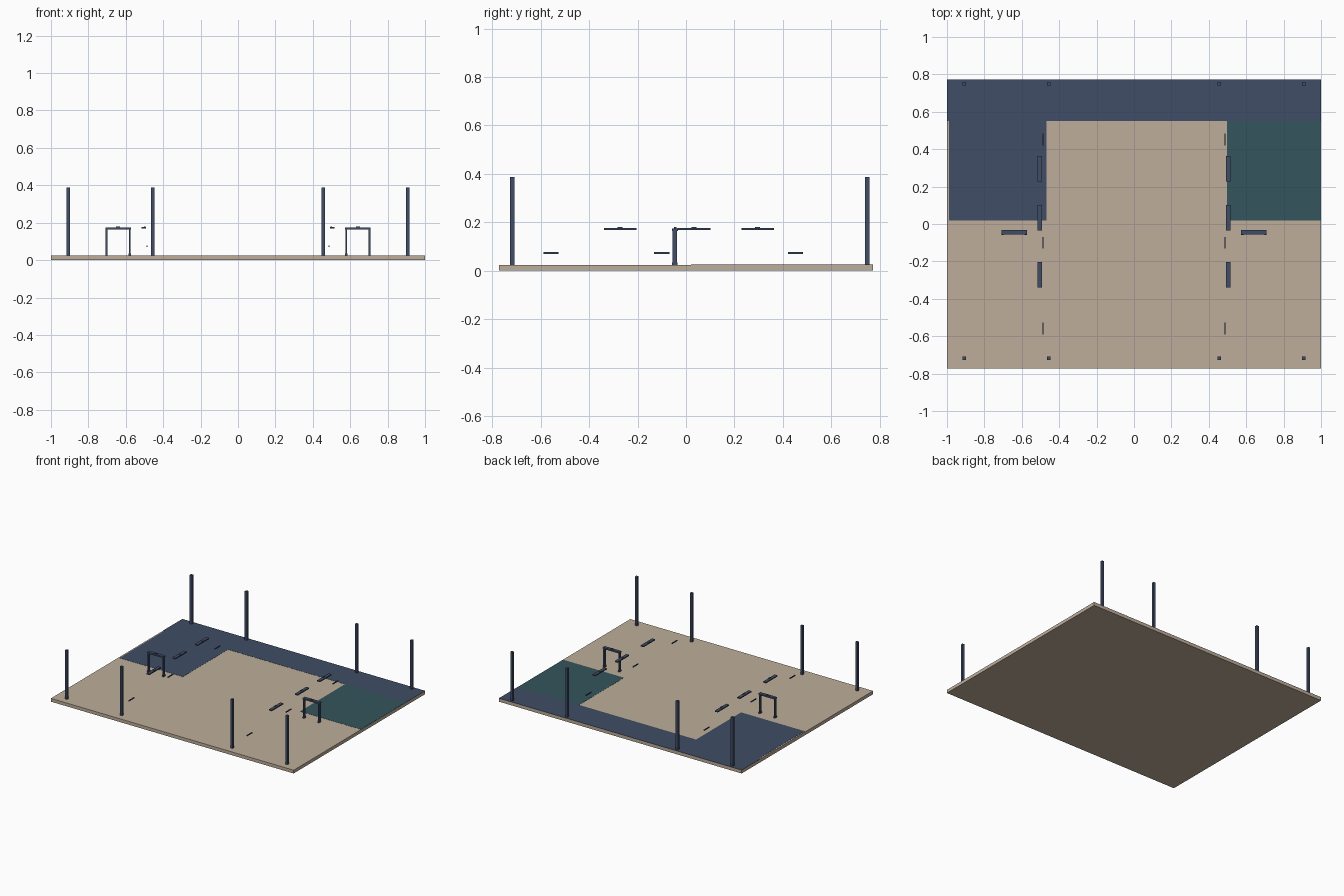
import bpy

if "Cube" in bpy.data.objects:
    bpy.data.objects.remove(bpy.data.objects["Cube"])

def mat(name, rgb):
    m = bpy.data.materials.new(name)
    m.diffuse_color = (*[(c / 255 / 12.92 if c < 10 else ((c / 255 + 0.055) / 1.055) ** 2.4) for c in rgb], 1)
    m.use_nodes = True
    m.node_tree.nodes["Principled BSDF"].inputs["Base Color"].default_value = m.diffuse_color
    return m

TAN = mat("sand", (190, 174, 154))
NAVY = mat("slate_navy", (64, 77, 102))
TEAL = mat("deep_teal", (52, 85, 93))

def box(name, x, y, z, material):
    """Box from (min, max) ranges."""
    bpy.ops.mesh.primitive_cube_add(size=1, location=[sum(r) / 2 for r in (x, y, z)])
    o = bpy.context.object
    o.name = name
    o.scale = [abs(r[1] - r[0]) for r in (x, y, z)]
    bpy.ops.object.transform_apply(location=False, rotation=False, scale=True)
    o.data.materials.append(material)
    return o

def around(c, size):
    return (c - size / 2, c + size / 2)

TOP = 0.0245

# Floor slab and painted zones
box("floor_slab", (-1, 1), (-0.773, 0.773), (0, TOP), TAN)
PLATE = (TOP - 0.002, TOP + 0.001)
box("back_zone", (-1, 1), (0.55, 0.773), PLATE, NAVY)
box("left_zone", (-0.99, -0.468), (0.02, 0.55), PLATE, NAVY)
box("right_zone", (0.497, 0.998), (0.02, 0.55), PLATE, TEAL)

for s, side in ((-1, "left"), (1, "right")):
    # Corner and inner posts
    for x in (0.455, 0.908):
        for y in (-0.717, 0.749):
            box(side + "_post", around(s * x, 0.018), around(y, 0.018), (TOP, 0.388), NAVY)

    # Floating lintels with a small raised cap
    for y in (-0.272, 0.033, 0.296):
        box(side + "_lintel", around(s * 0.504, 0.024), around(y, 0.135), (0.168, 0.176), NAVY)
        box(side + "_lintel_cap", around(s * 0.498, 0.008), around(y, 0.02), (0.176, 0.18), NAVY)

    # Low handles
    for y in (-0.558, -0.1, 0.452):
        box(side + "_handle", around(s * 0.486, 0.006), around(y, 0.063), (0.07, 0.077), NAVY)

    # Door frame with legs, feet and cap
    box(side + "_frame_top", around(s * 0.641, 0.136), around(-0.045, 0.024), (0.164, 0.175), NAVY)
    box(side + "_frame_cap", around(s * 0.641, 0.022), around(-0.045, 0.01), (0.175, 0.18), NAVY)
    for x in (0.579, 0.703):
        box(side + "_frame_leg", around(s * x, 0.009), around(-0.046, 0.019), (TOP, 0.166), NAVY)
        box(side + "_frame_foot", around(s * x, 0.012), around(-0.046, 0.023), (TOP, 0.034), NAVY)
